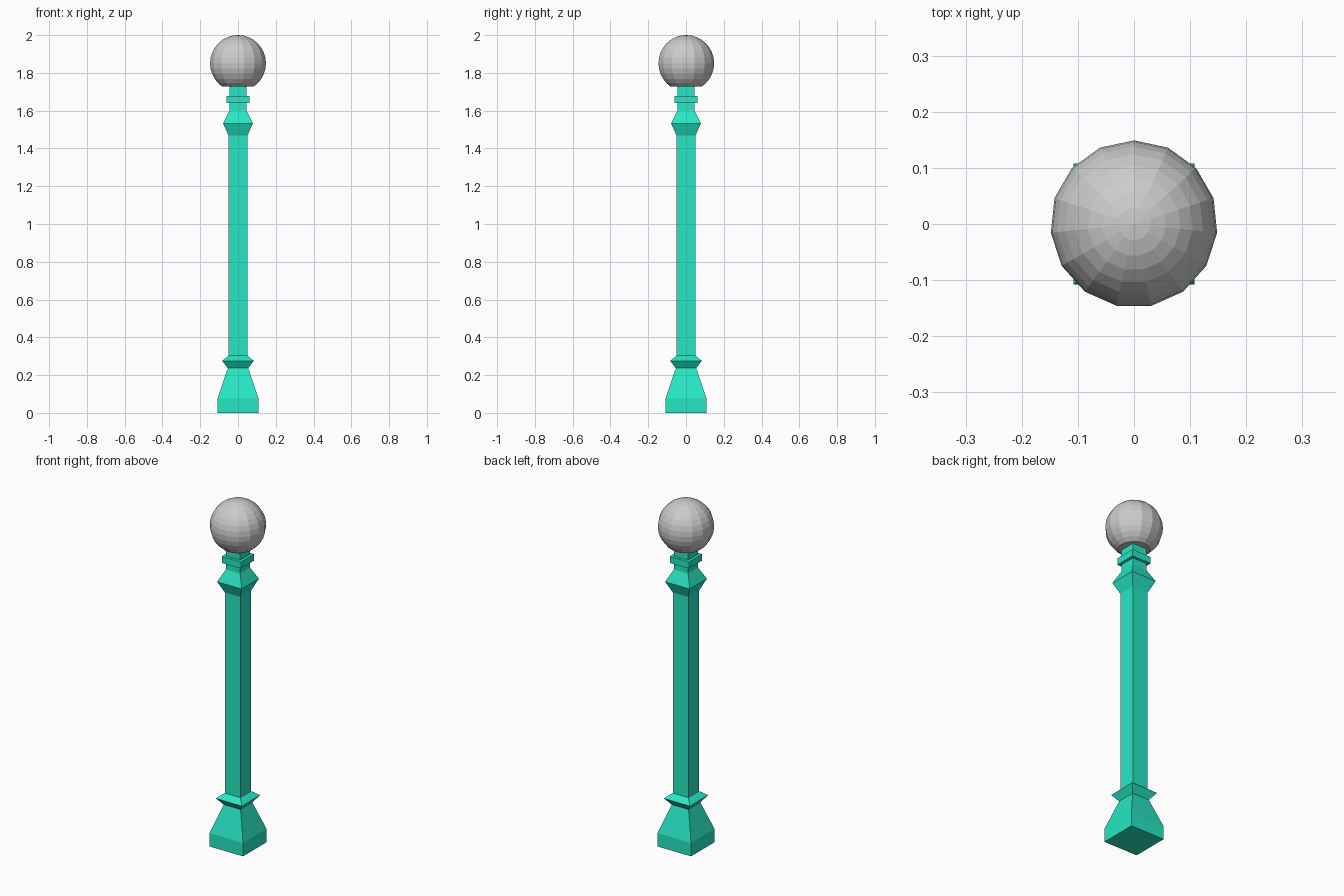
import bpy, bmesh
from math import sin, cos, pi

if "Cube" in bpy.data.objects:
    bpy.data.objects.remove(bpy.data.objects["Cube"])


def loft(name, profile, sides, start, scale=1.0):
    """Stack regular polygon rings given as (radius, z), capped at both ends."""
    bm = bmesh.new()
    rings = []
    for r, z in profile:
        rings.append([bm.verts.new((r * scale * cos(start + 2 * pi * i / sides),
                                    r * scale * sin(start + 2 * pi * i / sides), z))
                      for i in range(sides)])
    for a, b in zip(rings, rings[1:]):
        for i in range(sides):
            j = (i + 1) % sides
            bm.faces.new((a[i], a[j], b[j], b[i]))
    bm.faces.new(rings[0][::-1])
    bm.faces.new(rings[-1])
    bmesh.ops.remove_doubles(bm, verts=bm.verts, dist=1e-5)
    bmesh.ops.recalc_face_normals(bm, faces=bm.faces)
    mesh = bpy.data.meshes.new(name)
    bm.to_mesh(mesh)
    bm.free()
    obj = bpy.data.objects.new(name, mesh)
    bpy.context.collection.objects.link(obj)
    return obj


# Square post: plinth, lower collar, shaft, upper collar, neck band (half width, z)
post_profile = [
    (0.108, 0.0), (0.108, 0.077), (0.054, 0.237), (0.084, 0.276), (0.05, 0.303),
    (0.05, 1.468), (0.079, 1.533), (0.045, 1.602), (0.045, 1.64), (0.061, 1.64),
    (0.061, 1.678), (0.045, 1.678), (0.045, 1.73),
]
post = loft("post", post_profile, 4, pi / 4, 2 ** 0.5)
green = bpy.data.materials.new("sea_green")
green.diffuse_color = (0.02, 0.8, 0.55, 1)
green.use_nodes = True
green.node_tree.nodes["Principled BSDF"].inputs["Base Color"].default_value = green.diffuse_color
post.data.materials.append(green)

# Faceted globe: 15 segments, 16 rings, the lowest three rings cut off flat
R, CZ, RINGS = 0.149, 1.851, 16
globe_profile = [(R * sin(pi * k / RINGS), CZ + R * cos(pi * k / RINGS))
                 for k in range(RINGS - 3, 0, -1)]
globe_profile.append((0.00001, CZ + R))
loft("lamp_globe", globe_profile, 15, pi / 2)
